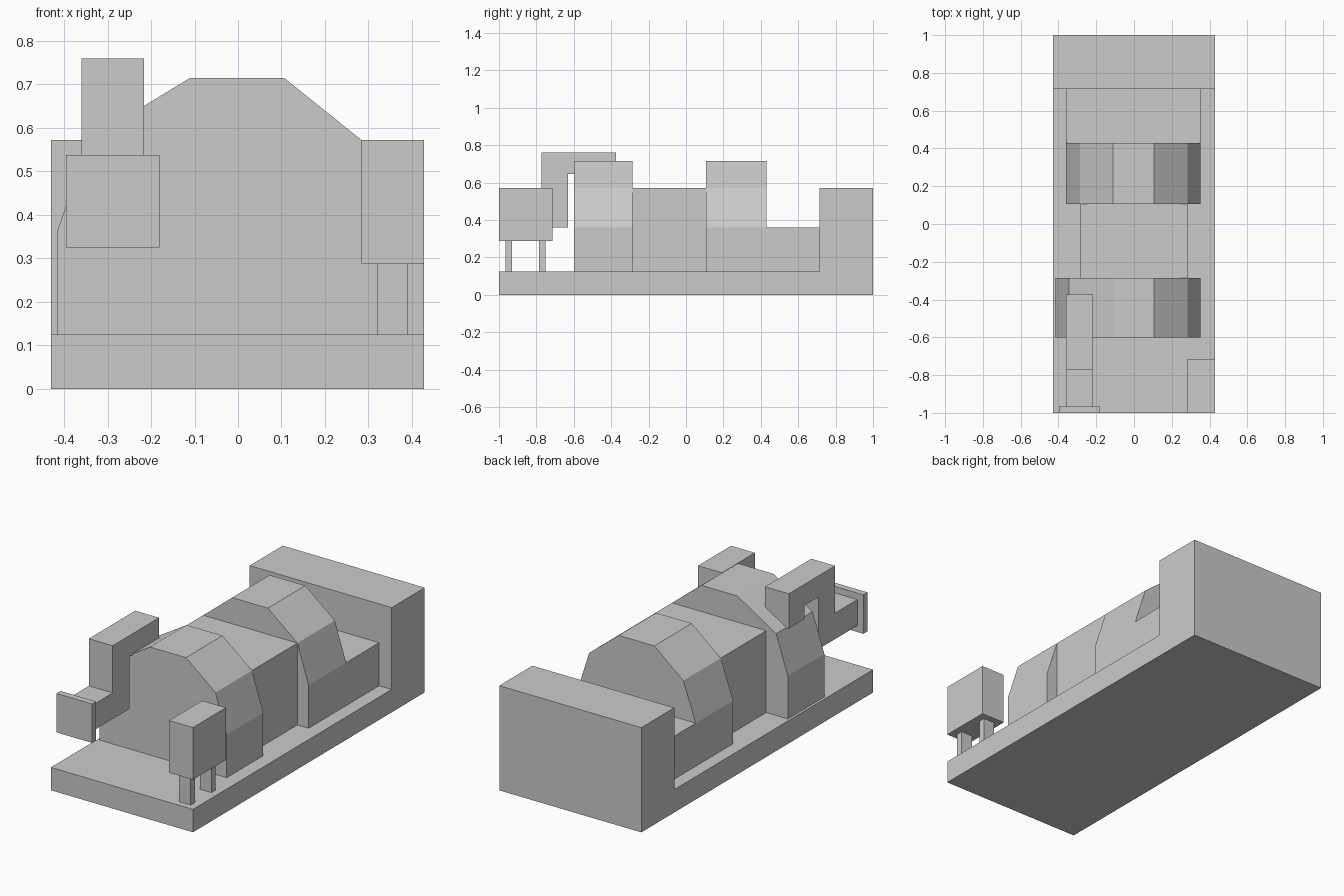
import bpy

if "Cube" in bpy.data.objects:
    bpy.data.objects.remove(bpy.data.objects["Cube"])


def extrude_profile(name, points, axis, a, b):
    """Closed prism: 2D outline swept along x (points are y,z) or y (points are x,z)."""
    place = (lambda p, t: (t, p[0], p[1])) if axis == 'x' else (lambda p, t: (p[0], t, p[1]))
    n = len(points)
    verts = [place(p, a) for p in points] + [place(p, b) for p in points]
    faces = [tuple(range(n)), tuple(range(2 * n - 1, n - 1, -1))]
    faces += [(i, i + n, (i + 1) % n + n, (i + 1) % n) for i in range(n)]
    if axis == 'x':
        faces = [f[::-1] for f in faces]
    mesh = bpy.data.meshes.new(name)
    mesh.from_pydata(verts, [], faces)
    # profiles are listed clockwise or counter-clockwise, so make normals consistent
    import bmesh
    bm = bmesh.new()
    bm.from_mesh(mesh)
    bmesh.ops.recalc_face_normals(bm, faces=bm.faces)
    bm.to_mesh(mesh)
    bm.free()
    obj = bpy.data.objects.new(name, mesh)
    bpy.context.collection.objects.link(obj)
    return obj


def box(name, x, y, z):
    outline = [(x[0], z[0]), (x[1], z[0]), (x[1], z[1]), (x[0], z[1])]
    return extrude_profile(name, outline, 'y', *y)


def housing(name, y, left_wall, left_shoulder):
    """Faceted engine cover with a flat crown."""
    outline = [(left_wall, 0.125), (0.352, 0.125), (0.352, 0.36), (0.284, 0.572),
               (0.106, 0.715), (-0.11, 0.715), (left_shoulder, 0.572), (left_wall, 0.36)]
    return extrude_profile(name, outline, 'y', *y)


# Base slab with the tall rear block, one L-shaped side profile
extrude_profile("base_and_rear_block",
                [(-1, 0), (1, 0), (1, 0.572), (0.715, 0.572), (0.715, 0.125), (-1, 0.125)],
                'x', -0.43, 0.428)

# Machine body: two faceted housings, a middle box and a low rear coupling
housing("front_housing", (-0.6, -0.285), -0.416, -0.345)
housing("rear_housing", (0.107, 0.43), -0.36, -0.285)
box("middle_body", (-0.285, 0.284), (-0.285, 0.107), (0.125, 0.572))
box("rear_coupling", (-0.36, 0.352), (0.43, 0.715), (0.125, 0.36))

# Control box on two posts
box("control_box", (0.284, 0.428), (-1.0, -0.715), (0.287, 0.572))
for i, y in enumerate((-0.947, -0.768)):
    box(f"control_post_{i + 1}", (0.32, 0.39), (y - 0.018, y + 0.018), (0.125, 0.287))

# Square pipe: forward from the flange, up, over and down into the front housing
extrude_profile("pipe",
                [(-0.965, 0.36), (-0.63, 0.36), (-0.63, 0.645), (-0.51, 0.645),
                 (-0.51, 0.57), (-0.373, 0.57), (-0.373, 0.76), (-0.773, 0.76),
                 (-0.773, 0.502), (-0.965, 0.502)],
                'x', -0.36, -0.216)
box("pipe_flange", (-0.396, -0.181), (-1.0, -0.965), (0.325, 0.538))
